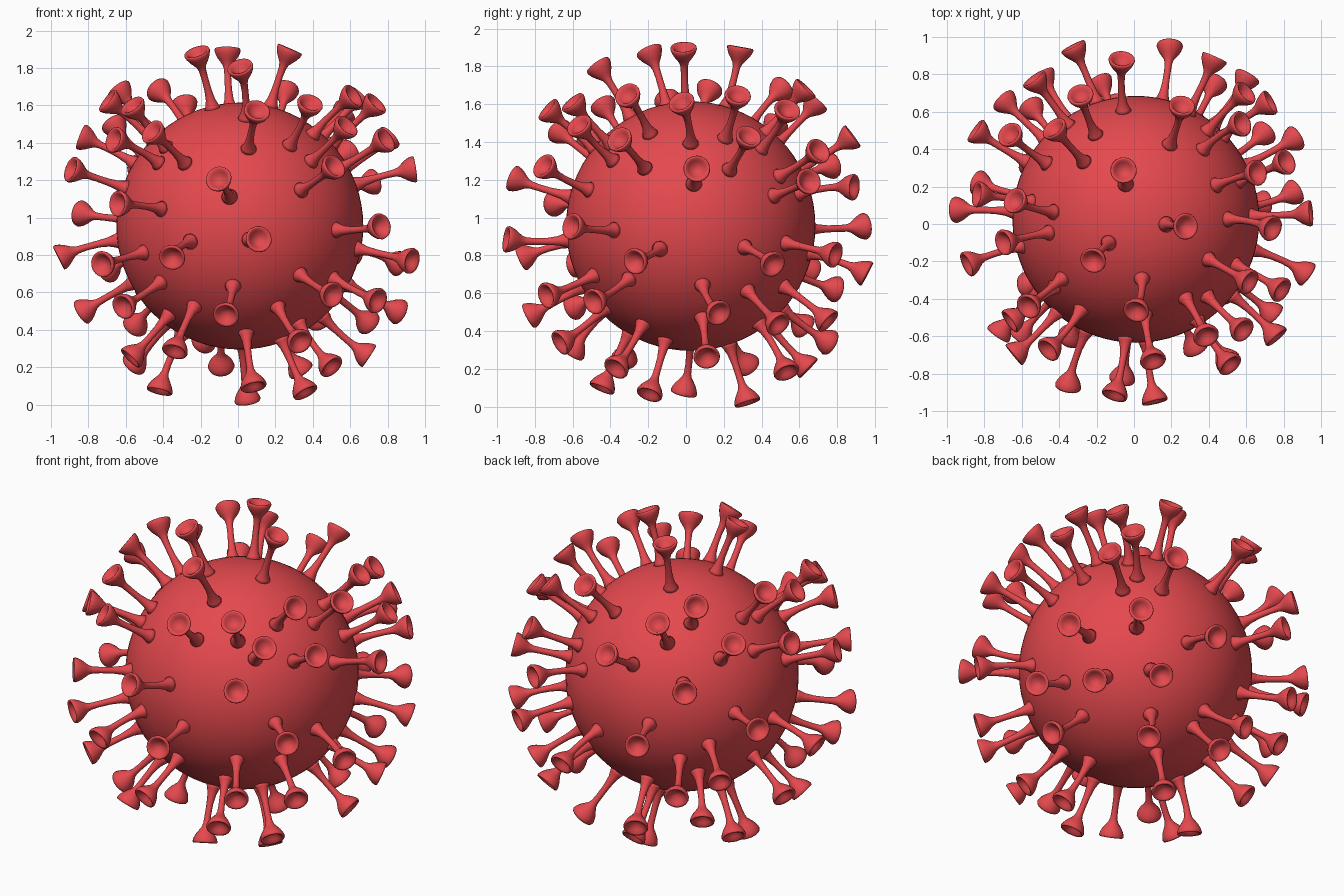
import bpy
import bmesh
import random
from math import cos, sin, pi, radians
from mathutils import Vector

random.seed(4)
cube = bpy.data.objects.get("Cube")
if cube:
    bpy.data.objects.remove(cube, do_unlink=True)

CENTRE = Vector((0.01, 0.025, 0.955))
BODY_RADIUS = 0.66
TIP_RADIUS = 0.986
SIDES = 18

# One red for everything
red = bpy.data.materials.new("coral red")
red.use_nodes = True
red.diffuse_color = (0.78, 0.066, 0.076, 1)
shader = next(n for n in red.node_tree.nodes if n.type == 'BSDF_PRINCIPLED')
shader.inputs["Base Color"].default_value = red.diffuse_color
shader.inputs["Roughness"].default_value = 0.6

# Longitude and latitude of each spike tip, in degrees
TIPS = [
    # crown
    (104, 74), (-8, 74), (-136, 71), (-90, 60),
    # upper belt
    (68, 48), (114, 42), (21, 45), (42, 39), (-4, 42), (-59, 42), (-29, 45),
    (132, 48), (-83, 39), (171, 48), (-170, 43), (-141, 41), (146, 34),
    # above the equator
    (49, 24), (41, 14), (64, 12), (95, 29), (21, 29), (2, 18), (-26, 28),
    (-57, 19), (-97, 15), (-132, 7), (151, 4), (171, 29), (-165, 18),
    (-141, 28), (-124, 31), (126, 19), (-46, 33),
    # equator and just below
    (-40, 0), (110, 0), (27, -12), (-84, -4), (-18, -11), (-112, -10),
    (52, -9), (79, -15), (177, -10), (-140, -12), (138, -14), (123, -20),
    # lower belt
    (10, -28), (-95, -29), (-57, -22), (-35, -24), (34, -32), (60, -31),
    (167, -28), (-135, -26), (133, -33), (-65, -39), (105, -39), (7, -45),
    (-149, -46), (-119, -43),
    # underside
    (-39, -50), (99, -50), (57, -52), (152, -49), (-81, -61), (-32, -65),
    (-175, -64), (82, -72),
]

# Spike outline: fraction along the stem, radius; ends inside the hollow cup
PROFILE = [
    (0.0, 0.046), (0.06, 0.036), (0.16, 0.025), (0.32, 0.019), (0.52, 0.018),
    (0.66, 0.02), (0.73, 0.027), (0.79, 0.041), (0.85, 0.055), (0.91, 0.065),
    (0.97, 0.071), (1.0, 0.068), (0.99, 0.057), (0.94, 0.045), (0.89, 0.026),
    (0.87, 0.006),
]


def finish(name, bm):
    """Turn a bmesh into a smooth red object."""
    bmesh.ops.recalc_face_normals(bm, faces=bm.faces)
    mesh = bpy.data.meshes.new(name)
    bm.to_mesh(mesh)
    bm.free()
    mesh.materials.append(red)
    mesh.shade_smooth()
    obj = bpy.data.objects.new(name, mesh)
    bpy.context.collection.objects.link(obj)


def direction(lon, lat):
    a, b = radians(lon), radians(lat)
    return Vector((cos(b) * cos(a), cos(b) * sin(a), sin(b)))


def add_spike(bm, tip):
    """Sweep the outline along a gently bent stem that ends at the tip."""
    side = tip.orthogonal().normalized()
    turn = random.uniform(0, 2 * pi)
    lean = (side * cos(turn) + tip.cross(side) * sin(turn)) * random.uniform(0.02, 0.06)
    root = (tip + lean).normalized()
    start, bend, end = root * (BODY_RADIUS - 0.008), root * 0.83, tip * TIP_RADIUS
    rings = []
    for t, radius in PROFILE:
        point = start * (1 - t) ** 2 + bend * 2 * t * (1 - t) + end * t * t
        axis = ((bend - start) * (1 - t) + (end - bend) * t).normalized()
        u = (side - axis * side.dot(axis)).normalized()
        v = axis.cross(u)
        rings.append([
            bm.verts.new(CENTRE + point + (u * cos(a) + v * sin(a)) * radius)
            for a in (2 * pi * i / SIDES for i in range(SIDES))
        ])
    for low, high in zip(rings, rings[1:]):
        for i in range(SIDES):
            j = (i + 1) % SIDES
            bm.faces.new((low[i], low[j], high[j], high[i]))
    bm.faces.new(rings[-1])
    bm.faces.new(rings[0][::-1])


# Round body
body = bmesh.new()
bmesh.ops.create_uvsphere(body, u_segments=72, v_segments=36, radius=BODY_RADIUS)
bmesh.ops.translate(body, verts=body.verts, vec=CENTRE)
finish("body", body)

# Spikes with cupped ends
spikes = bmesh.new()
for lon, lat in TIPS:
    add_spike(spikes, direction(lon, lat))
finish("spikes", spikes)
